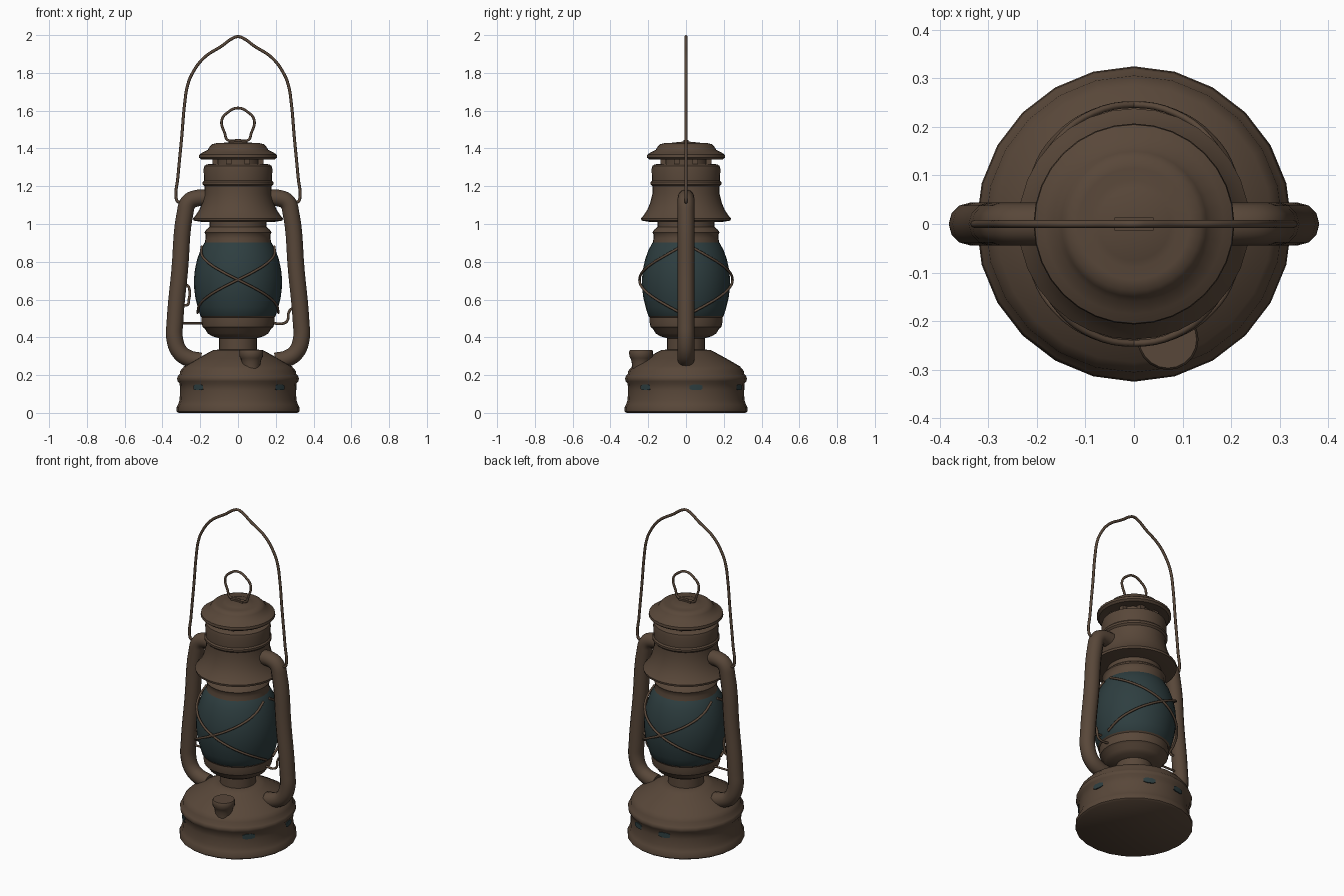
import bpy, bmesh, math
from mathutils import Vector

if "Cube" in bpy.data.objects:
    bpy.data.objects.remove(bpy.data.objects["Cube"])


def material(name, rgb):
    m = bpy.data.materials.new(name)
    m.diffuse_color = (*rgb, 1)
    m.use_nodes = True
    m.node_tree.nodes["Principled BSDF"].inputs["Base Color"].default_value = m.diffuse_color
    return m


METAL = material("aged_brown_metal", (0.098, 0.063, 0.041))
GLASS = material("dark_teal_glass", (0.027, 0.048, 0.051))


def finish(name, mesh, mat, angle=40):
    mesh.materials.clear()
    mesh.materials.append(mat)
    ob = bpy.data.objects.new(name, mesh)
    bpy.context.collection.objects.link(ob)
    bpy.ops.object.select_all(action='DESELECT')
    ob.select_set(True)
    bpy.context.view_layer.objects.active = ob
    bpy.ops.object.shade_smooth_by_angle(angle=math.radians(angle))
    return ob


def lathe(name, profile, mat=METAL, n=32, centre=(0, 0), angle=40):
    """Revolve (radius, z) points around a vertical axis, capping both ends."""
    bm = bmesh.new()
    rings = []
    for r, z in profile:
        rings.append([bm.verts.new((centre[0] + r * math.cos(2 * math.pi * i / n),
                                    centre[1] + r * math.sin(2 * math.pi * i / n), z))
                      for i in range(n)])
    for a, b in zip(rings, rings[1:]):
        for i in range(n):
            j = (i + 1) % n
            bm.faces.new((a[i], a[j], b[j], b[i]))
    bm.faces.new(rings[0][::-1])
    bm.faces.new(rings[-1])
    bmesh.ops.recalc_face_normals(bm, faces=bm.faces)
    me = bpy.data.meshes.new(name)
    bm.to_mesh(me)
    bm.free()
    return finish(name, me, mat, angle)


def tube(name, points, radius, cyclic=False, sides=2, res=6):
    """Round rod along a smooth curve through the points."""
    cu = bpy.data.curves.new(name, 'CURVE')
    cu.dimensions = '3D'
    cu.bevel_depth = radius
    cu.bevel_resolution = sides
    cu.resolution_u = res
    cu.use_fill_caps = True
    sp = cu.splines.new('BEZIER')
    sp.bezier_points.add(len(points) - 1)
    for bp, p in zip(sp.bezier_points, points):
        bp.co = p
        bp.handle_left_type = bp.handle_right_type = 'AUTO'
    sp.use_cyclic_u = cyclic
    tmp = bpy.data.objects.new(name + "_path", cu)
    bpy.context.collection.objects.link(tmp)
    dg = bpy.context.evaluated_depsgraph_get()
    me = bpy.data.meshes.new_from_object(tmp.evaluated_get(dg))
    bpy.data.objects.remove(tmp)
    return finish(name, me, METAL, 60)


def box(name, centre, size):
    bm = bmesh.new()
    bmesh.ops.create_cube(bm, size=1)
    for v in bm.verts:
        v.co = Vector([c + a * s for c, a, s in zip(centre, v.co, size)])
    me = bpy.data.meshes.new(name)
    bm.to_mesh(me)
    bm.free()
    return finish(name, me, METAL)


# Fuel tank base
lathe("fuel_tank", [(0.315, 0.0), (0.325, 0.008), (0.325, 0.03), (0.317, 0.045), (0.309, 0.07),
                    (0.307, 0.12), (0.309, 0.155), (0.32, 0.168), (0.323, 0.182), (0.318, 0.195),
                    (0.308, 0.205), (0.306, 0.222), (0.285, 0.247), (0.21, 0.29), (0.15, 0.323),
                    (0.13, 0.333), (0.10, 0.335)], n=24)

# Teal patches on the tank wall: thin curved plates
for k, deg in enumerate((-133, -44, 10, 66, 102)):
    bm = bmesh.new()
    cols = []
    for i in range(5):
        a = math.radians(deg + (i - 2) * 3.2)
        cut = 0.006 if i in (0, 4) else 0
        cols.append([bm.verts.new((r * math.cos(a), r * math.sin(a), z))
                     for r, z in ((0.303, 0.12 + cut), (0.3115, 0.12 + cut),
                                  (0.3115, 0.15 - cut), (0.303, 0.15 - cut))])
    for a, b in zip(cols, cols[1:]):
        for i in range(4):
            j = (i + 1) % 4
            bm.faces.new((a[i], b[i], b[j], a[j]))
    bmesh.ops.recalc_face_normals(bm, faces=bm.faces)
    me = bpy.data.meshes.new("tank_patch")
    bm.to_mesh(me)
    bm.free()
    finish(f"tank_patch_{k + 1}", me, GLASS)

# Filler cap on the tank shoulder
lathe("filler_cap", [(0.046, 0.21), (0.046, 0.245), (0.05, 0.27), (0.056, 0.29), (0.062, 0.298),
                     (0.063, 0.325), (0.059, 0.333), (0.01, 0.333)], n=20, centre=(0.07, -0.238))

# Burner neck and cup below the globe
lathe("burner_cup", [(0.10, 0.31), (0.10, 0.395), (0.135, 0.405), (0.16, 0.42), (0.175, 0.445),
                     (0.188, 0.455), (0.192, 0.475), (0.192, 0.505), (0.2, 0.512), (0.18, 0.52)])

# Glass globe
lathe("glass_globe", [(0.185, 0.50), (0.20, 0.515), (0.214, 0.56), (0.226, 0.61), (0.232, 0.66),
                      (0.233, 0.71), (0.228, 0.76), (0.217, 0.81), (0.2, 0.86), (0.178, 0.9),
                      (0.16, 0.92)], mat=GLASS)

# Collar, flared hood and chimney
lathe("chimney", [(0.165, 0.893), (0.176, 0.9), (0.172, 0.925), (0.172, 0.945), (0.178, 0.955),
                  (0.168, 0.97), (0.15, 0.985), (0.15, 1.01), (0.2, 1.012), (0.236, 1.018),
                  (0.238, 1.03), (0.225, 1.045), (0.205, 1.075), (0.19, 1.11), (0.178, 1.16),
                  (0.177, 1.2), (0.187, 1.21), (0.187, 1.222), (0.18, 1.23), (0.182, 1.29),
                  (0.178, 1.308), (0.165, 1.316), (0.13, 1.318)])

# Vent under the cap, with small posts
lathe("vent_core", [(0.115, 1.31), (0.115, 1.365)], n=24)
for k in range(8):
    a = math.pi * (k + 0.5) / 4
    box(f"vent_post_{k + 1}", (0.13 * math.cos(a), 0.13 * math.sin(a), 1.335), (0.03, 0.03, 0.05))

# Domed cap
lathe("top_cap", [(0.12, 1.355), (0.165, 1.345), (0.195, 1.342), (0.207, 1.352), (0.205, 1.367),
                  (0.185, 1.38), (0.16, 1.392), (0.15, 1.41), (0.138, 1.422), (0.115, 1.428),
                  (0.09, 1.424), (0.075, 1.43), (0.02, 1.436)])

# Lifting ring and its bracket
box("ring_bracket", (0, 0, 1.436), (0.08, 0.026, 0.018))
tube("lifting_ring", [(0, 0, 1.443), (-0.055, 0, 1.445), (-0.07, 0, 1.48), (-0.086, 0, 1.55),
                      (-0.05, 0, 1.594), (0, 0, 1.614), (0.05, 0, 1.594), (0.086, 0, 1.55),
                      (0.07, 0, 1.48), (0.055, 0, 1.445)], 0.007, cyclic=True)

# Side air tubes, mirrored
for side, s in (("left", -1), ("right", 1)):
    tube(f"{side}_air_tube", [(s * x, 0, z) for x, z in (
        (0.15, 1.137), (0.225, 1.135), (0.262, 1.115), (0.28, 1.06), (0.309, 0.75), (0.334, 0.48),
        (0.335, 0.39), (0.308, 0.322), (0.26, 0.288), (0.2, 0.275))], 0.044, sides=4, res=5)

# Bail handle
half = [(0.285, 1.118), (0.318, 1.118), (0.327, 1.135), (0.318, 1.25), (0.298, 1.46), (0.281, 1.65),
        (0.268, 1.73), (0.243, 1.795), (0.18, 1.88), (0.085, 1.943), (0.03, 1.982)]
tube("bail_handle", [(-x, 0, z) for x, z in half] + [(0, 0, 1.992)]
     + [(x, 0, z) for x, z in reversed(half)], 0.008)

# Crossed globe guard wires, front and back
for face, mid in (("front", -90), ("back", 90)):
    for d in (-1, 1):
        pts = []
        for i in range(9):
            t = i / 4 - 1
            a = math.radians(mid + d * 82 * t)
            r = 0.246 - 0.052 * abs(t) ** 2.2 + (0.022 * abs(t) ** 2 if t < 0 else 0)
            pts.append((r * math.cos(a), r * math.sin(a), 0.705 + 0.175 * t))
        tube(f"{face}_guard_wire_{'a' if d < 0 else 'b'}", pts, 0.007, res=4)

# Globe lift rods and crank
tube("left_lift_rod", [(-0.18, 0, 0.475), (-0.25, 0, 0.475), (-0.31, 0, 0.475)], 0.006)
tube("left_lift_hook", [(-0.3, 0, 0.575), (-0.268, 0, 0.572), (-0.26, 0, 0.6), (-0.256, 0, 0.645),
                        (-0.268, 0, 0.675), (-0.3, 0, 0.68)], 0.007)
tube("right_lift_crank", [(0.18, 0, 0.475), (0.245, 0, 0.475), (0.262, 0, 0.49), (0.268, 0, 0.53),
                          (0.282, 0, 0.55), (0.32, 0, 0.552)], 0.007)
